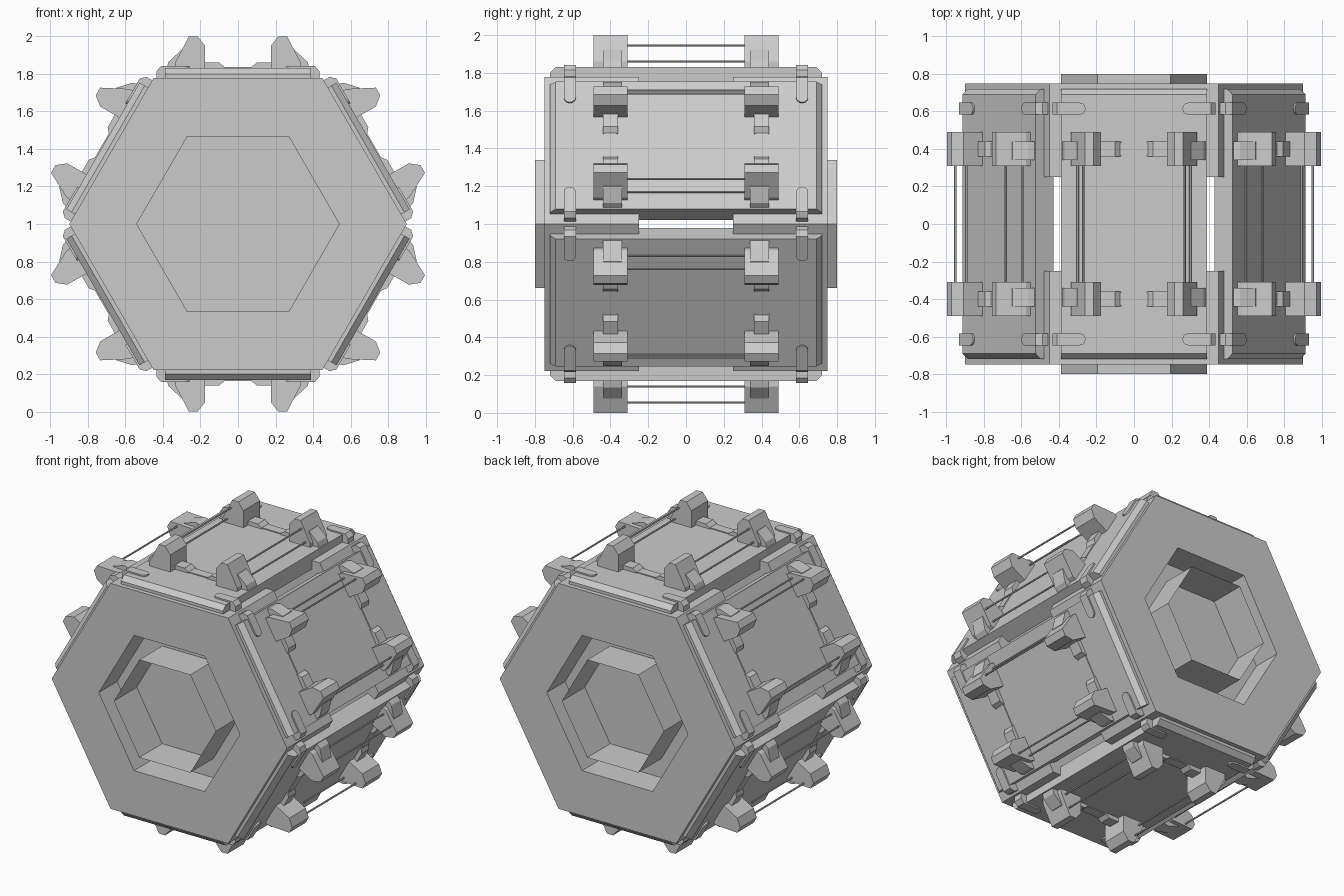
import bpy, bmesh
from math import radians, cos, sin, pi
from mathutils import Matrix

if "Cube" in bpy.data.objects:
    bpy.data.objects.remove(bpy.data.objects["Cube"])


def finish(bm, name):
    bmesh.ops.recalc_face_normals(bm, faces=bm.faces)
    me = bpy.data.meshes.new(name)
    bm.to_mesh(me)
    bm.free()
    return me


def place(me, name, mat=Matrix.Identity(4)):
    ob = bpy.data.objects.new(name, me)
    bpy.context.collection.objects.link(ob)
    ob.matrix_world = mat
    return ob


def bridge(bm, loops, caps=(True, True)):
    """Skin a list of equal-length closed loops."""
    rings = [[bm.verts.new(p) for p in lp] for lp in loops]
    n = len(rings[0])
    for a, b in zip(rings, rings[1:]):
        for i in range(n):
            j = (i + 1) % n
            bm.faces.new((a[i], a[j], b[j], b[i]))
    if caps[0]:
        bm.faces.new(rings[0][::-1])
    if caps[1]:
        bm.faces.new(rings[-1])


def hex_loft(name, rings, caps):
    """Hexagons of (radius, y) joined along the y axis."""
    bm = bmesh.new()
    bridge(bm, [[(r * cos(k * pi / 3), y, 1 + r * sin(k * pi / 3)) for k in range(6)]
                for r, y in rings], caps)
    return finish(bm, name)


def extrude(bm, profile, yc, half, su=1):
    """Profile of (u, height) extruded along y; su mirrors it."""
    bridge(bm, [[(su * u, y, h) for u, h in profile] for y in (yc - half, yc + half)])


# End blocks with a hexagonal pit and a thin-walled collar in it
for s, side in ((-1, "front"), (1, "back")):
    place(hex_loft("end_block", [(.9, s * .25), (.9, s * .75), (.54, s * .75), (.54, s * .55)],
                   (True, True)), side + "_end_block")
    place(hex_loft("collar", [(.39, s * .55), (.39, s * .80)], (False, False)), side + "_collar")

SIGNS = [(a, b) for a in (-1, 1) for b in (-1, 1)]

# Side panel: slab with sloped ends
bm = bmesh.new()
bridge(bm, [[(u, y, h) for y, h in ((-.72, .72), (.72, .72), (.72, .80),
                                    (.69, .832), (-.69, .832), (-.72, .80))] for u in (-.39, .39)])
panel = finish(bm, "side_panel")

# Feet: wedge block with a narrower buttress outside
bm = bmesh.new()
for su, sy in SIGNS:
    extrude(bm, [(.175, .82), (.175, .95), (.215, 1.0), (.262, 1.0), (.335, .86), (.335, .82)],
            sy * .4, .09, su)
    extrude(bm, [(.25, .82), (.25, .925), (.305, .925), (.37, .865), (.385, .82)],
            sy * .39, .05, su)
feet = finish(bm, "feet")

# Cross links: ramped stops joined by a low strip
bm = bmesh.new()
for sy in (-1, 1):
    extrude(bm, [(-.17, .82), (.17, .82), (.17, .838), (-.17, .838)], sy * .4, .033)
    for su in (-1, 1):
        extrude(bm, [(.07, .82), (.07, .835), (.10, .86), (.18, .86), (.18, .82)],
                sy * .4, .04, su)
links = finish(bm, "links")

# Thin rods between the feet
bm = bmesh.new()
for su in (-1, 1):
    for u, h in ((.27, .945), (.30, .86)):
        extrude(bm, [(u + .006 * cos(k * pi / 3), h + .006 * sin(k * pi / 3)) for k in range(6)],
                0, .33, su)
rods = finish(bm, "rods")

# Corner clips: round-ended bars with a chamfered outer end
bm = bmesh.new()
for su, sy in SIGNS:
    plan = [(.29 - .032 * sin(k * pi / 6), .032 * cos(k * pi / 6)) for k in range(7)]
    loops = []
    for h, end in ((.77, .435), (.815, .435), (.842, .41)):
        loops.append([(su * u, sy * .615 + v, h) for u, v in plan + [(end, -.032), (end, .032)]])
    bridge(bm, loops)
clips = finish(bm, "clips")

# Repeat the side assembly around the six faces
for k in range(6):
    m = Matrix.Translation((0, 0, 1)) @ Matrix.Rotation(radians(60 * k), 4, 'Y')
    for me, name in ((panel, "side_panel"), (feet, "panel_feet"), (links, "cross_links"),
                     (rods, "rods"), (clips, "corner_clips")):
        place(me, f"{name}_{k + 1}", m)
